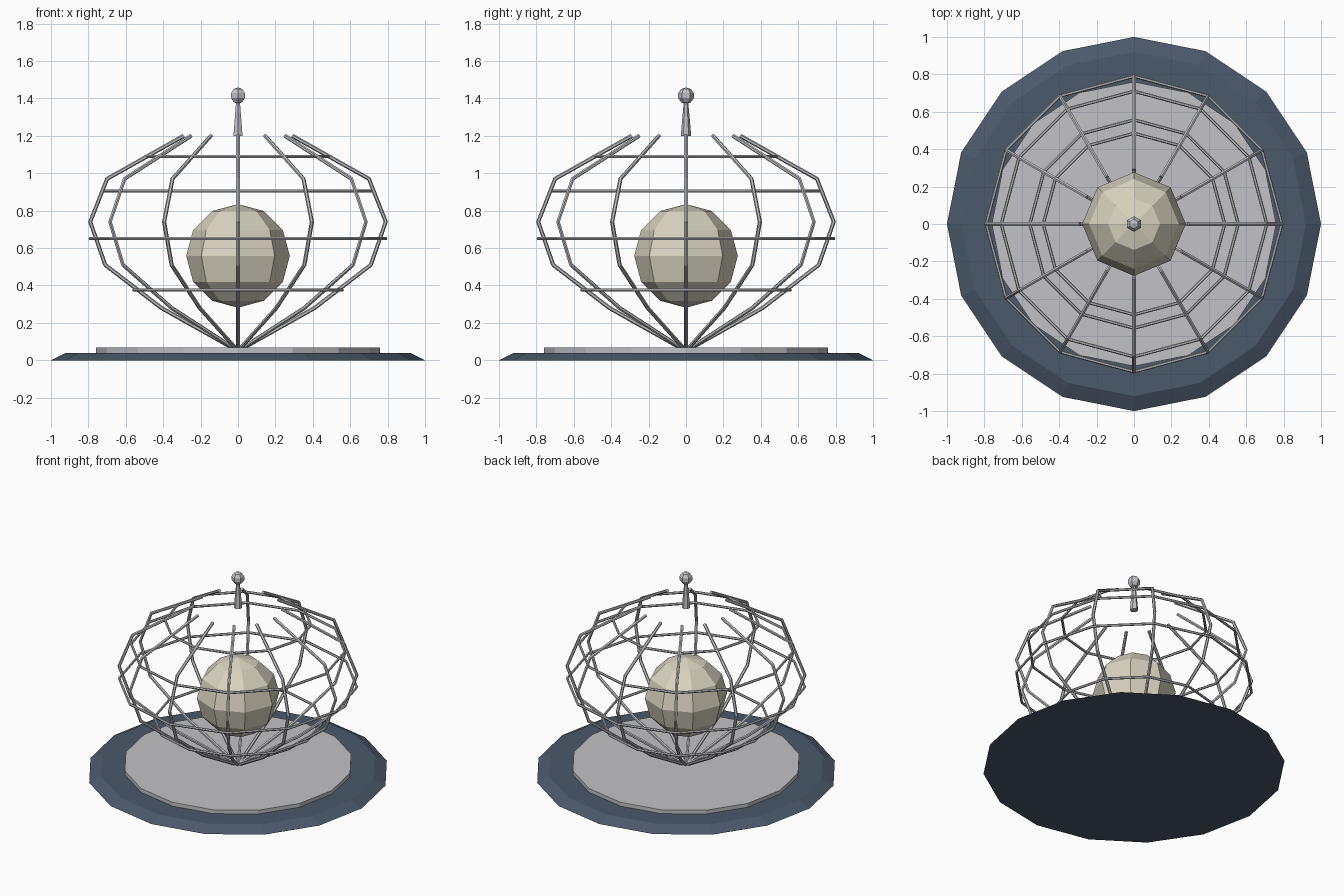
import bpy, bmesh, math
from mathutils import Vector, Matrix

if "Cube" in bpy.data.objects:
    bpy.data.objects.remove(bpy.data.objects["Cube"])


def material(name, rgb):
    m = bpy.data.materials.new(name)
    m.diffuse_color = (*rgb, 1)
    m.use_nodes = True
    m.node_tree.nodes["Principled BSDF"].inputs["Base Color"].default_value = m.diffuse_color
    return m


slate = material("slate blue", (0.07, 0.10, 0.145))
silver = material("silver grey", (0.54, 0.545, 0.57))
cream = material("cream", (0.70, 0.66, 0.53))


def finish(name, mat):
    ob = bpy.context.object
    ob.name = name
    ob.data.materials.append(mat)
    return ob


def frustum(name, mat, sides, r1, r2, z1, z2):
    bpy.ops.mesh.primitive_cone_add(vertices=sides, radius1=r1, radius2=r2,
                                    depth=z2 - z1, location=(0, 0, (z1 + z2) / 2))
    return finish(name, mat)


def ball(name, mat, segs, rings, r, z):
    bpy.ops.mesh.primitive_uv_sphere_add(segments=segs, ring_count=rings,
                                         radius=r, location=(0, 0, z))
    return finish(name, mat)


# Stepped base
frustum("base", slate, 16, 1.0, 0.92, 0, 0.04)
frustum("base_plate", silver, 16, 0.76, 0.76, 0.04, 0.068)

# Ball inside the cage
ball("core_ball", cream, 8, 6, 0.277, 0.558)

# Floating finial on top
frustum("finial_stem", silver, 6, 0.028, 0.012, 1.20, 1.38)
ball("finial_ball", silver, 6, 5, 0.044, 1.415)

# Horizontal cage hoops
for i, (r, z) in enumerate([(0.557, 0.375), (0.79, 0.65), (0.71, 0.905), (0.485, 1.09)]):
    bpy.ops.mesh.primitive_torus_add(major_segments=12, minor_segments=6,
                                     major_radius=r, minor_radius=0.009, location=(0, 0, z))
    finish(f"cage_hoop_{i + 1}", silver)

# Vertical cage ribs: a six-sided tube swept along one profile, turned twelve times
PROFILE = [(0.0, 0.05), (0.41, 0.28), (0.71, 0.51), (0.79, 0.74), (0.70, 0.97), (0.29, 1.20)]


def rib(name, angle, radius=0.011, sides=6):
    pts = [Vector((r, 0, z)) for r, z in PROFILE]
    bm = bmesh.new()
    loops = []
    for i, p in enumerate(pts):
        a, b = pts[max(i - 1, 0)], pts[min(i + 1, len(pts) - 1)]
        tangent = ((p - a).normalized() + (b - p).normalized()).normalized()
        side = Vector((0, 1, 0))
        out = side.cross(tangent)
        loops.append([bm.verts.new(p + radius * (out * math.cos(t) + side * math.sin(t)))
                      for t in (math.tau * k / sides for k in range(sides))])
    for lo, hi in zip(loops, loops[1:]):
        for k in range(sides):
            n = (k + 1) % sides
            bm.faces.new((lo[k], lo[n], hi[n], hi[k]))
    bm.faces.new(loops[0])
    bm.faces.new(loops[-1])
    bmesh.ops.recalc_face_normals(bm, faces=bm.faces)
    bm.transform(Matrix.Rotation(angle, 4, 'Z'))
    me = bpy.data.meshes.new(name)
    bm.to_mesh(me)
    bm.free()
    me.materials.append(silver)
    bpy.context.collection.objects.link(bpy.data.objects.new(name, me))


for i in range(12):
    rib(f"cage_rib_{i + 1}", math.tau * i / 12)
